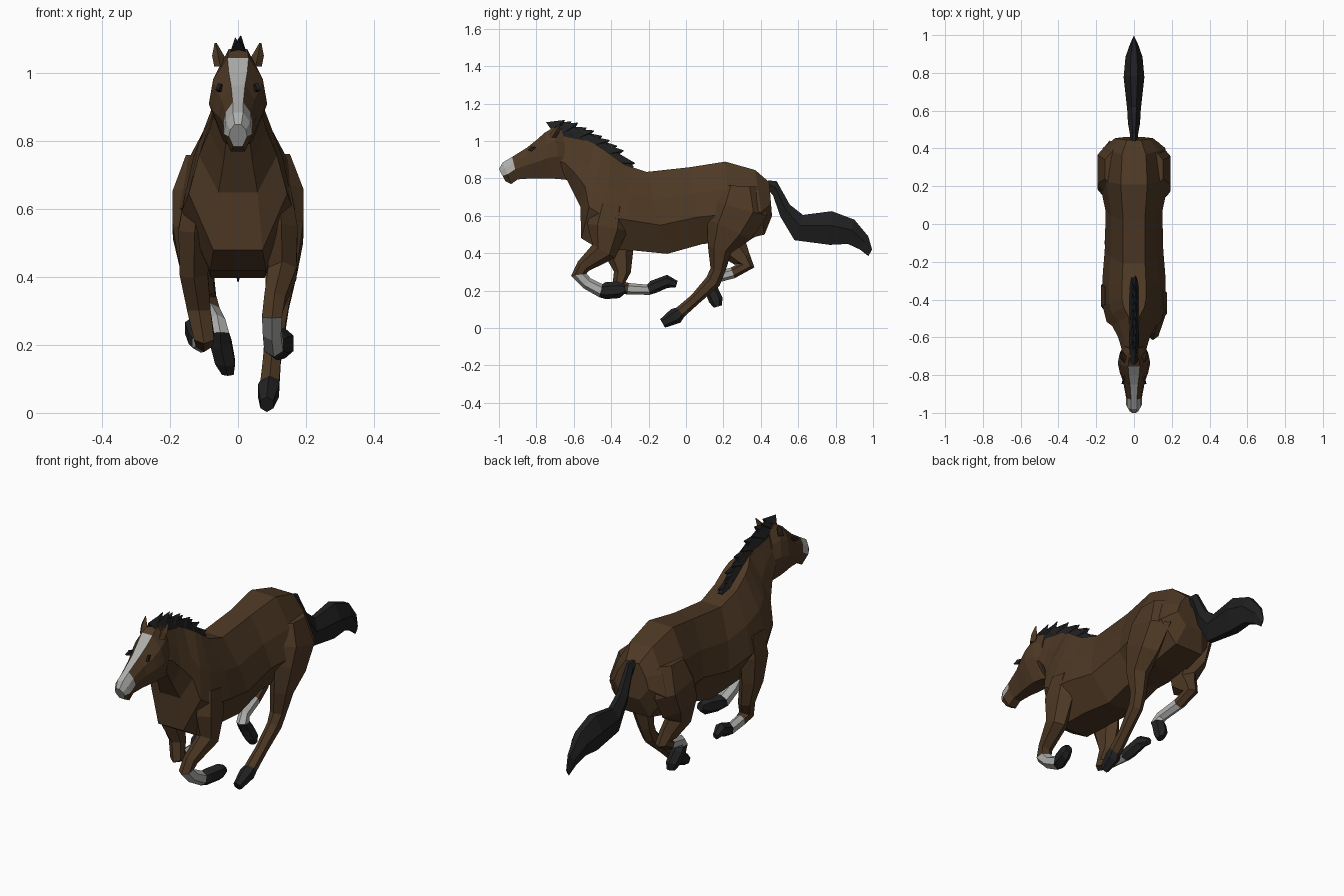
import bpy, bmesh, math
from mathutils import Vector as V


def material(name, c):
    m = bpy.data.materials.new(name)
    m.diffuse_color = (*c, 1)
    return m


MATS = [material("brown coat", (0.075, 0.04, 0.018)),
        material("black hair", (0.014, 0.014, 0.015)),
        material("white marking", (0.42, 0.42, 0.41)),
        material("black hoof", (0.016, 0.016, 0.016))]
BROWN, BLACK, WHITE, HOOF = range(4)


def loft(name, rings, mat):
    """Skin rings of points; mat is an index or a rule (segment, side, centre)."""
    bm = bmesh.new()
    vs = [[bm.verts.new(p) for p in r] for r in rings]
    n = len(vs[0])
    rule = mat if callable(mat) else (lambda s, k, c: mat)
    for s in range(len(vs) - 1):
        for k in range(n):
            f = bm.faces.new((vs[s][k], vs[s][(k + 1) % n], vs[s + 1][(k + 1) % n], vs[s + 1][k]))
            f.material_index = rule(s, k, f.calc_center_median())
    for s, r in ((0, vs[0]), (len(vs) - 2, vs[-1])):
        f = bm.faces.new(r)
        f.material_index = rule(s, -1, f.calc_center_median())
    bmesh.ops.recalc_face_normals(bm, faces=bm.faces)
    me = bpy.data.meshes.new(name)
    bm.to_mesh(me)
    bm.free()
    for m in MATS:
        me.materials.append(m)
    ob = bpy.data.objects.new(name, me)
    bpy.context.collection.objects.link(ob)
    return ob


def section(ty, tz, by, bz, w, prof, x=0):
    """Symmetric ring between a top and a bottom point of the side outline."""
    top, bot = V((x, ty, tz)), V((x, by, bz))
    mid, half = (top + bot) / 2, (top - bot) / 2
    right = [mid + half * h + V((w * a, 0, 0)) for a, h in prof]
    left = [mid + half * h - V((w * a, 0, 0)) for a, h in reversed(prof)]
    return right + left


def tube(name, pts, mats, sides=6):
    """Limb along points (x, y, z, depth radius, width radius)."""
    c = [V(p[:3]) for p in pts]
    rings = []
    for i, p in enumerate(pts):
        t = V((0, 0, 0))
        if i > 0:
            t += (c[i] - c[i - 1]).normalized()
        if i < len(c) - 1:
            t += (c[i + 1] - c[i]).normalized()
        n = t.cross(V((1, 0, 0))).normalized()
        rings.append([c[i] + n * p[3] * math.cos(a) + V((p[4] * math.sin(a), 0, 0))
                      for a in (2 * math.pi * k / sides for k in range(sides))])
    return loft(name, rings, lambda s, k, q: mats[s])


# Torso and neck
BODY = [(.38, 1), (.8, .32), (1, -.3), (.5, -1)]
NECK = [(.25, 1), (.7, .3), (1, -.35), (.5, -1)]
torso = [(.445, .78, .46, .60, .10), (.37, .845, .42, .50, .165), (.21, .89, .25, .46, .185),
         (.02, .86, .09, .45, .15), (-.21, .835, -.10, .397, .155), (-.33, .875, -.28, .415, .168),
         (-.40, .925, -.46, .42, .165), (-.44, .955, -.56, .48, .145)]
neck = [(-.49, .985, -.565, .65, .115), (-.57, 1.02, -.61, .74, .085),
        (-.66, 1.05, -.64, .80, .07), (-.71, 1.06, -.68, .82, .06)]
loft("torso_and_neck", [section(*r, BODY) for r in torso] + [section(*r, NECK) for r in neck], BROWN)

# Head: flat top faces form the blaze, the front ring the pale muzzle
HEAD = [(.36, 1), (.85, .5), (1, -.1), (.5, -1)]
head = [(-.66, 1.055, -.62, .79, .055), (-.71, 1.072, -.66, .795, .075), (-.755, 1.045, -.72, .80, .086),
        (-.80, 1.005, -.77, .80, .076), (-.85, .965, -.83, .80, .057), (-.93, .915, -.90, .795, .043),
        (-.98, .885, -.935, .77, .042), (-1.0, .85, -.965, .785, .027)]


def head_colour(s, k, c):
    blaze = k == 7 and s >= 2
    muzzle = s >= 5 and c.z > .80 and (c.y < -.93)
    return WHITE if blaze or muzzle else BROWN


loft("head", [section(*r, HEAD) for r in head], head_colour)

# Ears and eyes
for sx, side in ((1, "right"), (-1, "left")):
    base, tip = V((sx * .052, -.715, 1.02)), V((sx * .066, -.675, 1.09))
    loft("ear_" + side, [[q + V((r * math.cos(a), r * math.sin(a) * 1.2, 0)) for a in (0, 1.57, 3.14, 4.71)]
                         for q, r in ((base, .018), (base.lerp(tip, .45), .018), (tip, .003))], BROWN)
    eye = V((sx * .056, -.825, .958))
    loft("eye_" + side, [[eye + V((sx * (o - .3 * dy), dy, dz)) for dy, dz in
                          ((-.022, -.006), (0, -.013), (.026, .008), (.0, .012))]
                         for o in (-.006, .004)], BLACK)

# Mane: a core along the crest with swept-back tufts
crest = [(-.72, 1.06), (-.64, 1.045), (-.55, 1.01), (-.46, .96), (-.38, .905), (-.29, .85)]
loft("mane_core", [section(y + .01, z + h, y - .02, z - .04, .026, [(.4, 1), (1, 0), (1, -1)])
                   for (y, z), h in zip(crest, (.015, .04, .04, .045, .04, .015))], BLACK)
for i in range(11):
    u = i / 10 * 4.4
    j = min(int(u), 4)
    a, b = V((0, *crest[j])), V((0, *crest[j + 1]))
    p, d = a.lerp(b, u - j), (b - a).normalized()
    up = V((0, -d.z, d.y))
    sx = .008 * (-1) ** i
    ring = [p - d * .035 + up * .035, p + V((.026, 0, 0)), p + d * .035 - up * .01, p - V((.026, 0, 0))]
    tip = p + d * .06 + up * (.062 if i < 9 else .035) + V((sx, 0, 0))
    loft("mane_tuft", [ring, [tip + (q - p) * .06 for q in ring]], BLACK)

# Tail
TAIL = [(.35, 1), (1, .15), (.4, -1)]
tail = [(.44, .79, .43, .75, .018), (.485, .785, .465, .71, .022), (.555, .66, .505, .595, .032),
        (.625, .605, .58, .47, .036), (.78, .625, .77, .445, .055), (.90, .58, .865, .45, .045),
        (.975, .49, .93, .42, .02), (.995, .42, .975, .385, .004)]
loft("tail", [section(*r, TAIL) for r in tail], BLACK)

# Front legs
tube("front_leg_right", [(.115, -.40, .66, .09, .045), (.128, -.42, .54, .11, .055), (.13, -.44, .41, .07, .048),
                         (.108, -.55, .33, .038, .036), (.10, -.573, .285, .042, .034), (.10, -.53, .24, .033, .031),
                         (.105, -.455, .20, .036, .032), (.115, -.43, .20, .045, .034),
                         (.138, -.36, .205, .045, .03), (.145, -.325, .21, .022, .02)],
     [BROWN] * 4 + [WHITE] * 2 + [HOOF] * 3)
tube("front_leg_left", [(-.115, -.38, .66, .09, .045), (-.128, -.38, .54, .11, .055), (-.13, -.36, .41, .08, .048),
                        (-.115, -.34, .30, .045, .04), (-.10, -.36, .225, .042, .034), (-.10, -.31, .21, .031, .028),
                        (-.11, -.20, .205, .028, .028), (-.118, -.175, .22, .035, .032),
                        (-.13, -.10, .25, .035, .03), (-.138, -.05, .235, .018, .016)],
     [BROWN] * 5 + [WHITE] + [HOOF] * 3)

# Hind legs
tube("hind_leg_right", [(.11, .29, .76, .10, .05), (.128, .285, .64, .155, .075), (.135, .23, .53, .13, .066),
                        (.128, .18, .42, .065, .054), (.115, .17, .31, .04, .04), (.11, .145, .25, .042, .034),
                        (.10, .05, .155, .03, .03), (.094, -.03, .085, .032, .032),
                        (.09, -.055, .065, .044, .036), (.085, -.125, .025, .026, .022)],
     [BROWN] * 7 + [HOOF] * 2)
tube("hind_leg_left", [(-.11, .29, .76, .10, .05), (-.128, .29, .64, .155, .075), (-.135, .25, .53, .14, .066),
                       (-.122, .24, .43, .085, .054), (-.105, .30, .37, .05, .042), (-.092, .325, .335, .042, .034),
                       (-.08, .25, .295, .03, .03), (-.062, .14, .265, .03, .028),
                       (-.052, .115, .235, .035, .03), (-.05, .135, .205, .036, .036),
                       (-.038, .16, .15, .038, .034), (-.03, .17, .115, .022, .02)],
     [BROWN] * 6 + [WHITE] * 2 + [HOOF] * 3)
